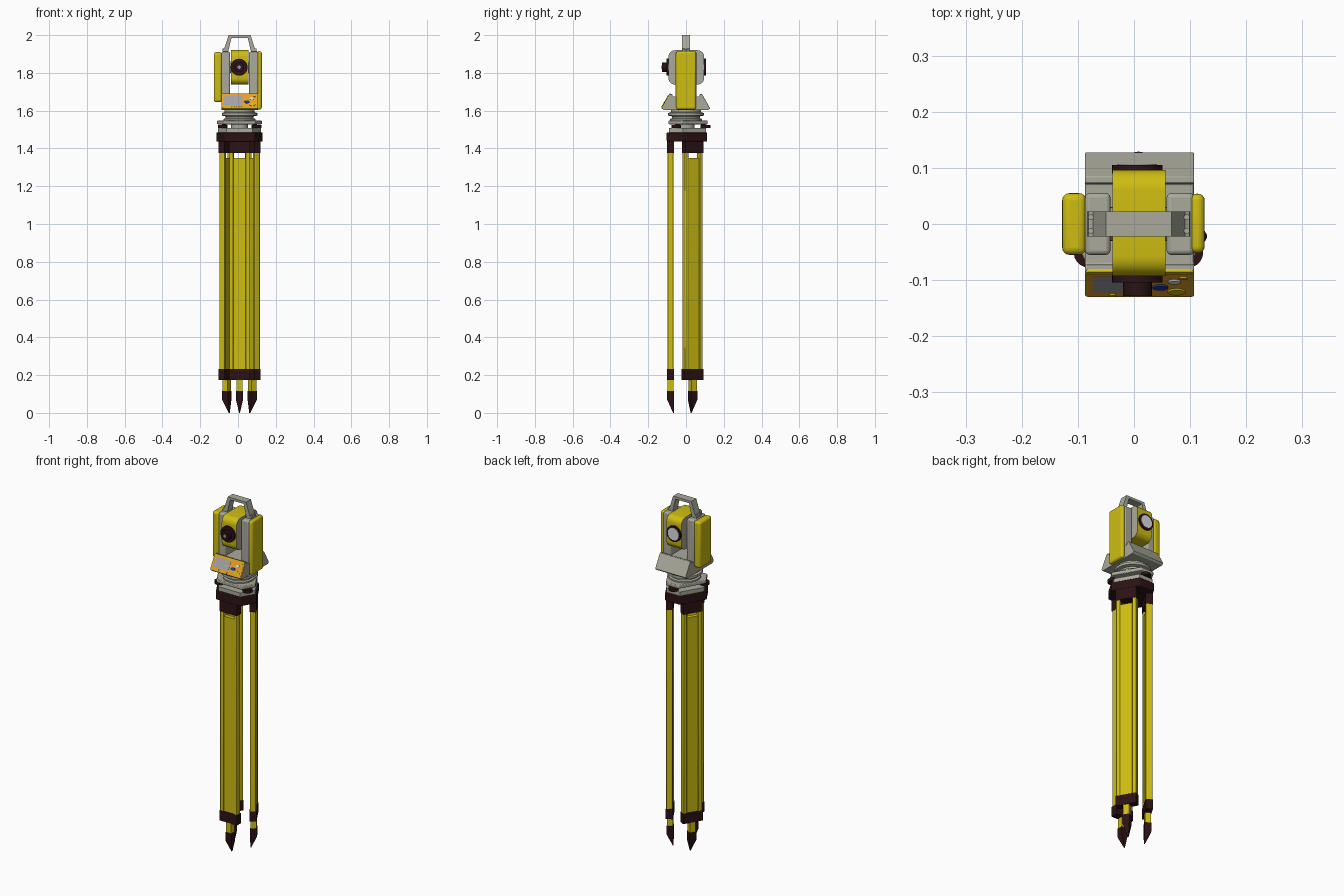
import bpy, bmesh
from math import sin, cos, pi, radians, atan2
from mathutils import Matrix, Vector

old = bpy.data.objects.get("Cube")
if old:
    bpy.data.objects.remove(old, do_unlink=True)

parts = []


def material(name, rgb):
    m = bpy.data.materials.new(name)
    m.use_nodes = True
    m.diffuse_color = (*rgb, 1)
    node = next(n for n in m.node_tree.nodes if n.type == 'BSDF_PRINCIPLED')
    node.inputs["Base Color"].default_value = (*rgb, 1)
    node.inputs["Roughness"].default_value = 0.6
    return m


YELLOW = material("yellow paint", (0.62, 0.51, 0.006))
GREY = material("warm grey casing", (0.40, 0.40, 0.33))
DARK = material("dark brown plastic", (0.025, 0.006, 0.007))
ORANGE = material("orange panel", (0.85, 0.37, 0.02))
SCREEN = material("screen grey", (0.36, 0.36, 0.38))
GLASS = material("pale glass", (0.72, 0.73, 0.76))
BLUE = material("blue key", (0.01, 0.04, 0.45))


def loft(name, rings, mat, matrix=None, bevel=0.0, segs=3):
    """Skin matching rings of points and cap both ends."""
    bm = bmesh.new()
    loops = [[bm.verts.new(p) for p in ring] for ring in rings]
    n = len(loops[0])
    for a, b in zip(loops, loops[1:]):
        for i in range(n):
            j = (i + 1) % n
            bm.faces.new((a[i], a[j], b[j], b[i]))
    bm.faces.new(loops[0])
    bm.faces.new(loops[-1])
    bmesh.ops.recalc_face_normals(bm, faces=bm.faces)
    me = bpy.data.meshes.new(name)
    bm.to_mesh(me)
    bm.free()
    me.materials.append(mat)
    ob = bpy.data.objects.new(name, me)
    bpy.context.collection.objects.link(ob)
    if matrix is not None:
        ob.matrix_world = matrix
    if bevel:
        mod = ob.modifiers.new("Bevel", 'BEVEL')
        mod.width, mod.segments = bevel, segs
    parts.append(ob)
    return ob


def prism(name, pts, axis, lo, hi, mat, **kw):
    """Extrude a 2D profile along one axis."""
    place = {'x': lambda p, h: (h, p[0], p[1]),
             'y': lambda p, h: (p[0], h, p[1]),
             'z': lambda p, h: (p[0], p[1], h)}[axis]
    return loft(name, [[place(p, h) for p in pts] for h in (lo, hi)], mat, **kw)


def box(name, x, y, z, mat, **kw):
    pts = [(x[0], y[0]), (x[1], y[0]), (x[1], y[1]), (x[0], y[1])]
    return prism(name, pts, 'z', z[0], z[1], mat, **kw)


def circle(c, r, n=32, squash=1.0):
    return [(c[0] + r * cos(2 * pi * i / n), c[1] + r * squash * sin(2 * pi * i / n))
            for i in range(n)]


def rounded(x0, x1, y0, y1, r, n=6):
    pts = []
    corners = ((x1 - r, y1 - r), (x0 + r, y1 - r), (x0 + r, y0 + r), (x1 - r, y0 + r))
    for k, c in enumerate(corners):
        for i in range(n + 1):
            a = (k + i / n) * pi / 2
            pts.append((c[0] + r * cos(a), c[1] + r * sin(a)))
    return pts


def truncated_triangle(c, side, corner):
    """Six-sided plate: three long sides and three cut corners."""
    pts = []
    for k in range(6):
        a, b = radians(60 * k - 90), radians(60 * k - 30)
        d, e = (side, corner) if k % 2 == 0 else (corner, side)
        det = cos(a) * sin(b) - sin(a) * cos(b)
        pts.append((c[0] + (d * sin(b) - e * sin(a)) / det,
                    c[1] + (e * cos(a) - d * cos(b)) / det))
    return pts


CX = 0.008   # instrument axis

# Tripod legs: twin poles, sliding slab, clamps and pointed shoe
for k in range(3):
    m = (Matrix.Translation((CX, -0.004, 0)) @ Matrix.Rotation(2 * pi * k / 3, 4, 'Z')
         @ Matrix.Translation((0, -0.078, 0)))
    for s in (-1, 1):
        box("leg_pole", sorted((s * 0.033, s * 0.054)), (-0.0165, 0.0165), (0.2, 1.38),
            YELLOW, matrix=m, bevel=0.004, segs=2)
    box("leg_slab", (-0.0325, 0.0325), (-0.012, 0.012), (0.2, 1.35), YELLOW, matrix=m)
    box("leg_hinge_block", (-0.055, 0.055), (-0.0185, 0.0185), (1.375, 1.45), DARK, matrix=m)
    box("leg_clamp", (-0.056, 0.056), (-0.0185, 0.0185), (0.175, 0.232), DARK, matrix=m)
    box("leg_extension", (-0.017, 0.017), (-0.0155, 0.0155), (0.1, 0.18), YELLOW, matrix=m)
    rings = [[(-w, y, z), (w, y, z), (w, 0.0175, z), (-w, 0.0175, z)]
             for w, y, z in ((0.019, -0.0175, 0.117), (0.019, -0.0175, 0.07),
                             (0.002, 0.0135, 0.0))]
    loft("leg_spike", rings, DARK, matrix=m)

# Tripod head and levelling base
prism("tripod_head", truncated_triangle((CX, -0.004), 0.098, 0.116), 'z', 1.437, 1.485,
      DARK, bevel=0.004, segs=2)
prism("base_plate", truncated_triangle((CX, 0), 0.09, 0.105), 'z', 1.485, 1.508, GREY)
prism("levelling_plate", truncated_triangle((CX, 0), 0.092, 0.115), 'z', 1.528, 1.548,
      GREY, bevel=0.004, segs=2)
for k in range(3):
    a = radians(90 + 120 * k)
    c = (CX + 0.103 * cos(a), 0.103 * sin(a))
    prism("foot_screw_knob", circle(c, 0.026, 20), 'z', 1.508, 1.524, DARK)
    c = (CX + 0.092 * cos(a), 0.092 * sin(a))
    prism("foot_screw_stem", circle(c, 0.012, 16), 'z', 1.495, 1.54, DARK)

# Stepped round turntable under the body
steps = ((0.085, 1.545), (0.085, 1.556), (0.075, 1.56), (0.075, 1.57),
         (0.094, 1.574), (0.094, 1.588), (0.08, 1.592), (0.08, 1.61))
loft("turntable", [[(x, y, z) for x, y in circle((CX, 0), r, 40)] for r, z in steps], GREY)
prism("centre_column", circle((CX, 0), 0.045), 'z', 1.5, 1.55, GREY)

# Body: sloped base and two uprights
X0, X1 = -0.087, 0.107
half = [(0.118, 1.603), (0.128, 1.612), (0.085, 1.688), (0.073, 1.688), (0.071, 1.675)]
prism("body_base", half + [(-y, z) for y, z in reversed(half)], 'x', X0, X1, GREY,
      bevel=0.002, segs=2)
for name, x in (("right_upright", (X0, -0.042)), ("left_upright", (0.058, X1))):
    box(name, x, (-0.055, 0.055), (1.61, 1.912), GREY, bevel=0.008)
box("battery_pack", (-0.128, -0.085), (-0.055, 0.055), (1.645, 1.91), YELLOW, bevel=0.013, segs=4)
box("side_cover", (0.1, 0.126), (-0.052, 0.054), (1.606, 1.915), YELLOW, bevel=0.012, segs=4)

# Telescope: yellow band around grey side faces
scope = prism("telescope", rounded(-0.093, 0.096, 1.738, 1.92, 0.035), 'x', -0.038, 0.056, YELLOW)
scope.data.materials.append(GREY)
for f in scope.data.polygons:
    f.material_index = int(abs(f.normal.x) > 0.9)
prism("telescope_axle", circle((0, 1.83), 0.03), 'x', -0.05, 0.065, GREY)
LENS = (0.006, 1.83)
prism("eyepiece_collar", circle(LENS, 0.045), 'y', -0.104, -0.09, DARK)
prism("eyepiece", circle(LENS, 0.026, 24), 'y', -0.128, -0.1, DARK)
prism("eyepiece_glass", circle(LENS, 0.009, 20), 'y', -0.1285, -0.127, SCREEN)
prism("objective_ring", circle(LENS, 0.045), 'y', 0.09, 0.105, DARK)
prism("objective_glass", circle(LENS, 0.035), 'y', 0.1, 0.107, GLASS)

# Carrying handle with sloped legs and fixing screws
HX = CX + 0.0005
arch = [(0.092, 1.905), (0.09, 1.922), (0.082, 1.926), (0.058, 2.0)]
inner = [(0.043, 1.986), (0.062, 1.905)]
outline = arch + [(-x, z) for x, z in reversed(arch)] + [(-x, z) for x, z in reversed(inner)] + inner
prism("carry_handle", [(HX + x, z) for x, z in outline], 'y', -0.022, 0.022, GREY)
for s in (-1, 1):
    for y in (-0.012, 0.012):
        prism("handle_screw", circle((HX + s * 0.0855, y), 0.005, 12), 'z', 1.915, 1.93, GREY)

# Sloped control panel with screen and keys
low, high = Vector((0, -0.128, 1.612)), Vector((0, -0.085, 1.688))
tilt = atan2(high.z - low.z, high.y - low.y)
face = Matrix.Translation((low + high) / 2 + Vector((0.01, 0, 0))) @ Matrix.Rotation(tilt, 4, 'X')
prism("panel_frame", rounded(-0.097, 0.097, -0.044, 0.046, 0.006), 'z', -0.004, 0.002, YELLOW, matrix=face)
prism("panel", rounded(-0.094, 0.094, -0.042, 0.041, 0.006), 'z', 0, 0.003, ORANGE, matrix=face)
prism("screen", rounded(-0.083, 0.013, -0.025, 0.03, 0.004), 'z', 0.001, 0.004, SCREEN, matrix=face)
keys = (("blue_key", 0.037, -0.006, 0.014, BLUE), ("white_key", 0.062, 0.014, 0.011, GLASS),
        ("yellow_key", 0.066, -0.022, 0.016, YELLOW), ("small_key", 0.078, 0.028, 0.007, YELLOW),
        ("lower_key", -0.048, -0.034, 0.006, YELLOW), ("lower_key", -0.022, -0.034, 0.006, YELLOW),
        ("lower_key", 0.004, -0.034, 0.006, YELLOW))
for name, x, y, r, mat in keys:
    prism(name, circle((x, y), r, 20, 0.6), 'z', 0.001, 0.006, mat, matrix=face)

# Smooth shading with sharp edges kept
bpy.ops.object.select_all(action='DESELECT')
for ob in parts:
    ob.select_set(True)
bpy.context.view_layer.objects.active = parts[0]
bpy.ops.object.shade_smooth_by_angle(angle=radians(35))
